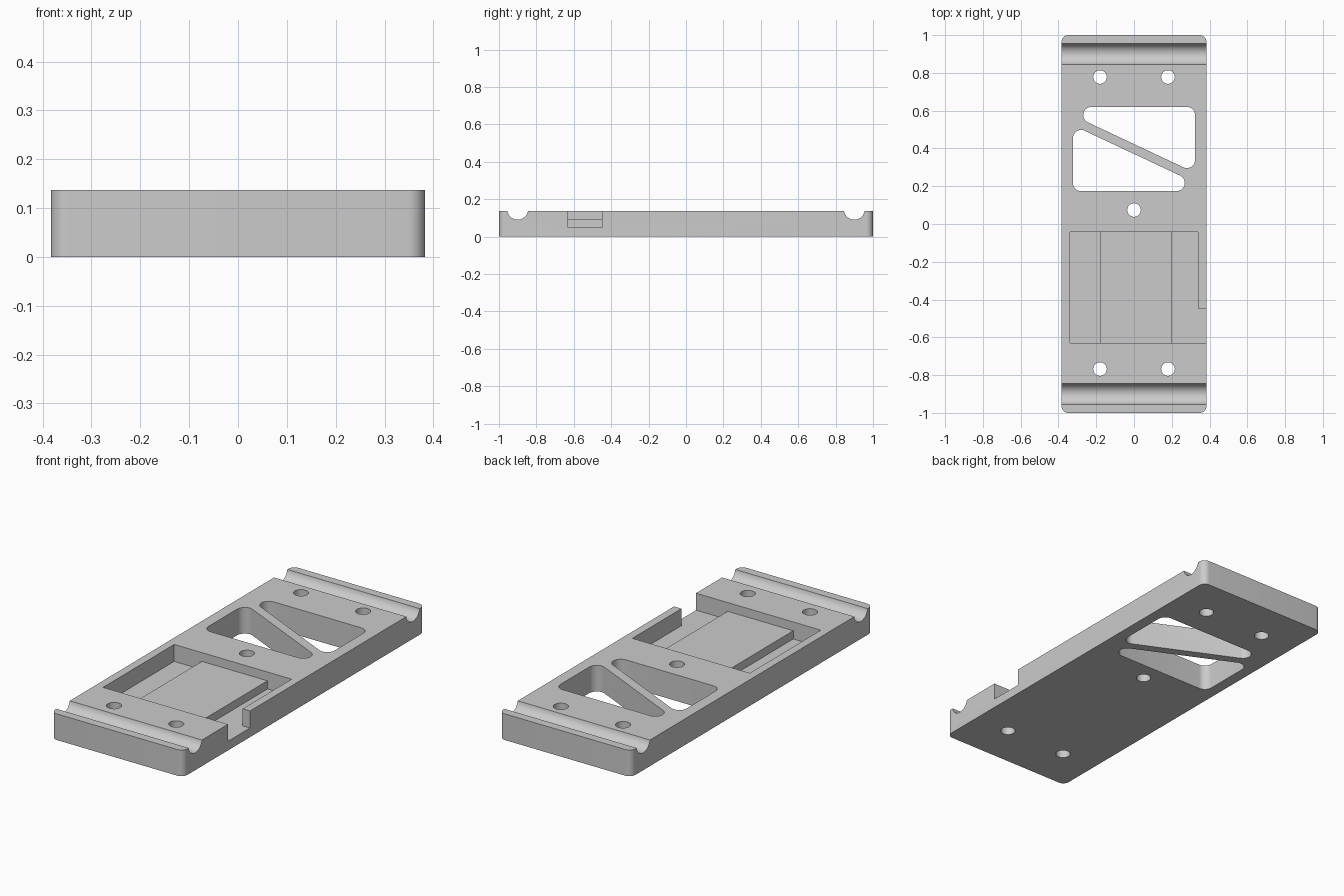
import bpy
import bmesh
from math import cos, sin, pi
from mathutils import Vector

if "Cube" in bpy.data.objects:
    bpy.data.objects.remove(bpy.data.objects["Cube"], do_unlink=True)

HALF_W, HALF_L, HEIGHT = 0.383, 1.0, 0.137
FLOOR, STEP = 0.048, 0.091      # pocket floor and raised pad heights

grey = bpy.data.materials.new("plain grey")
grey.use_nodes = True
grey.diffuse_color = (0.6, 0.6, 0.6, 1)
grey.node_tree.nodes["Principled BSDF"].inputs["Base Color"].default_value = (0.6, 0.6, 0.6, 1)


def prism(name, points, direction):
    """Extrude a closed 3D outline along a direction."""
    bm = bmesh.new()
    face = bm.faces.new([bm.verts.new(p) for p in points])
    side = bmesh.ops.extrude_face_region(bm, geom=[face])["geom"]
    verts = [v for v in side if isinstance(v, bmesh.types.BMVert)]
    bmesh.ops.translate(bm, vec=Vector(direction), verts=verts)
    bmesh.ops.recalc_face_normals(bm, faces=bm.faces)
    mesh = bpy.data.meshes.new(name)
    bm.to_mesh(mesh)
    bm.free()
    mesh.materials.append(grey)
    obj = bpy.data.objects.new(name, mesh)
    bpy.context.collection.objects.link(obj)
    return obj


def rounded(corners, radius, steps=10):
    """Outline around equal circles at counter-clockwise corner centres."""
    points = []
    n = len(corners)
    for i in range(n):
        prev, here, nxt = (Vector(corners[(i + k) % n]) for k in (-1, 0, 1))
        into, out = (here - prev).normalized(), (nxt - here).normalized()
        start = Vector((into.y, -into.x))
        turn = -into.angle_signed(out)
        for k in range(steps + 1):
            a = turn * k / steps
            points.append((here.x + radius * (start.x * cos(a) - start.y * sin(a)),
                           here.y + radius * (start.x * sin(a) + start.y * cos(a))))
    return points


def circle(x, y, radius, steps=40):
    return [(x + radius * cos(2 * pi * k / steps), y + radius * sin(2 * pi * k / steps))
            for k in range(steps)]


def cut(target, cutter):
    mod = target.modifiers.new("cut", "BOOLEAN")
    mod.operation = "DIFFERENCE"
    mod.solver = "EXACT"
    mod.object = cutter
    cutter.hide_render = True
    bpy.context.view_layer.objects.active = target
    bpy.ops.object.modifier_apply(modifier=mod.name)
    bpy.data.objects.remove(cutter, do_unlink=True)


def cut_through(target, name, outline):
    cut(target, prism(name, [(x, y, -0.1) for x, y in outline], (0, 0, 0.4)))


# Base plate with rounded vertical corners
r = 0.035
cx, cy = HALF_W - r, HALF_L - r
outline = rounded([(-cx, -cy), (cx, -cy), (cx, cy), (-cx, cy)], r)
plate = prism("mounting_plate", [(x, y, 0) for x, y in outline], (0, 0, HEIGHT))

# Rounded cross grooves near both ends
for s in (-1, 1):
    ring = circle(s * 0.9, 0.147, 0.056, 64)
    cut(plate, prism("groove_cutter", [(-0.5, y, z) for y, z in ring], (1, 0, 0)))

# Screw holes
for x, y in [(-0.18, 0.778), (0.18, 0.778), (-0.18, -0.768), (0.18, -0.768), (0, 0.074)]:
    cut_through(plate, "hole_cutter", circle(x, y, 0.036))

# Two triangular windows, one the half-turn of the other, leaving a diagonal brace
triangle = [(-0.226, 0.18), (0.28, -0.058), (0.28, 0.18)]
for s in (-1, 1):
    corners = [(s * x, 0.397 + s * y) for x, y in triangle]
    cut_through(plate, "window_cutter", rounded(corners, 0.043))

# Pocket with a raised pad between two channels
section = [(-0.34, 0.3), (-0.34, FLOOR), (-0.18, FLOOR), (-0.18, STEP),
           (0.2, STEP), (0.2, FLOOR), (0.34, FLOOR), (0.34, 0.3)]
cut(plate, prism("pocket_cutter", [(x, -0.63, z) for x, z in section], (0, 0.588, 0)))

# Side opening from the pocket
slot = [(0.3, -0.63), (0.5, -0.63), (0.5, -0.448), (0.3, -0.448)]
cut(plate, prism("slot_cutter", [(x, y, FLOOR) for x, y in slot], (0, 0, 0.3)))

# Smooth the curved walls, keep the edges sharp
bpy.ops.object.select_all(action="DESELECT")
plate.select_set(True)
bpy.context.view_layer.objects.active = plate
bpy.ops.object.shade_smooth_by_angle(angle=pi / 6)
